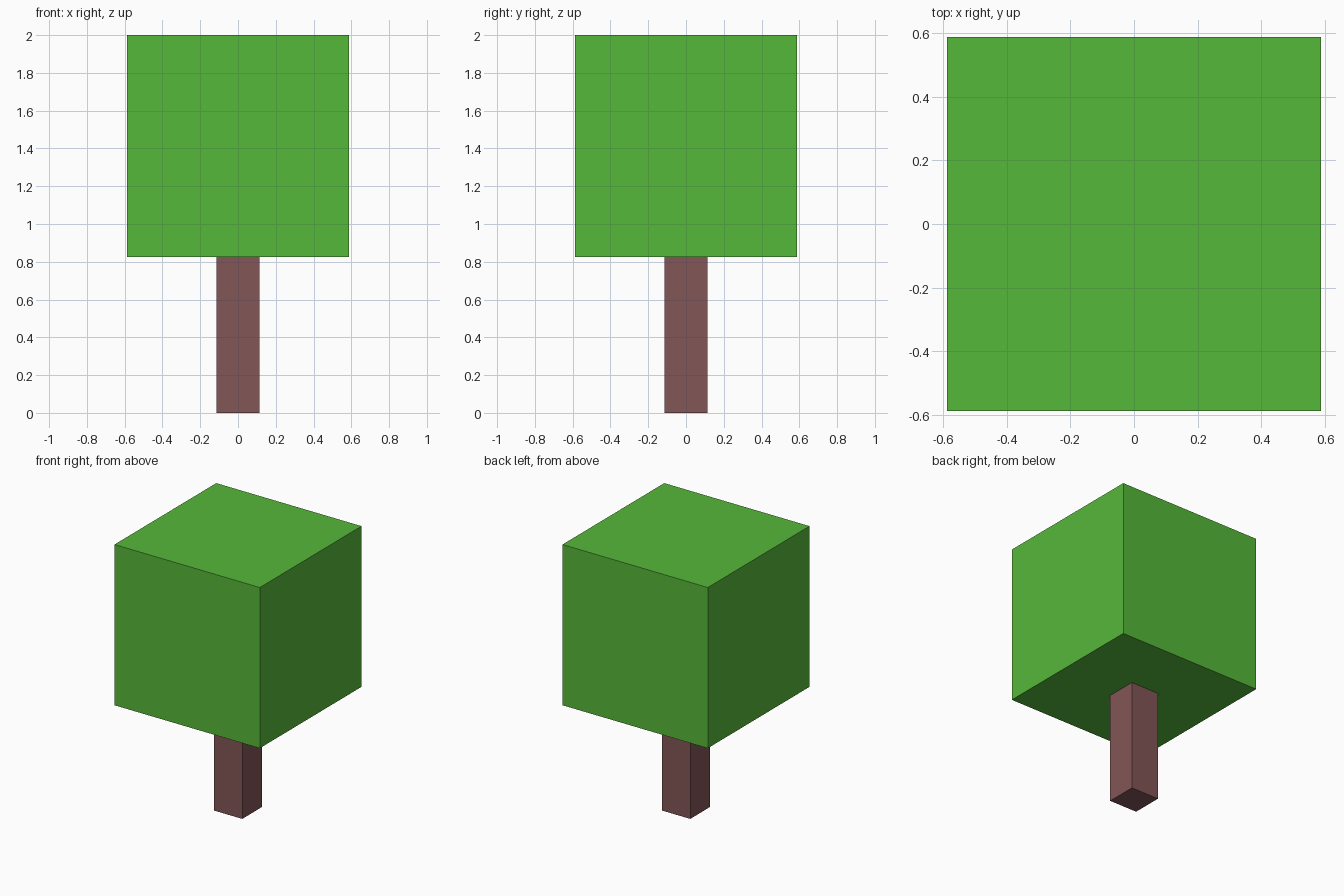
import bpy

if "Cube" in bpy.data.objects:
    bpy.data.objects.remove(bpy.data.objects["Cube"])


def make_material(name, rgb):
    mat = bpy.data.materials.new(name)
    mat.diffuse_color = (*rgb, 1.0)
    mat.use_nodes = True
    mat.node_tree.nodes["Principled BSDF"].inputs["Base Color"].default_value = mat.diffuse_color
    return mat


def add_box(name, width, z_min, z_max, mat):
    """Square-section box centred on the z axis."""
    bpy.ops.mesh.primitive_cube_add(size=1, location=(0, 0, (z_min + z_max) / 2))
    obj = bpy.context.object
    obj.name = name
    obj.scale = (width, width, z_max - z_min)
    bpy.ops.object.transform_apply(location=False, rotation=False, scale=True)
    obj.data.materials.append(mat)
    return obj


leaf_green = make_material("leaf green", (0.093, 0.479, 0.042))
bark_brown = make_material("bark brown", (0.223, 0.093, 0.095))

CROWN_BASE = 0.824

# Trunk: slim square post up to the underside of the crown
add_box("trunk", 0.23, 0.0, CROWN_BASE, bark_brown)

# Crown: large cube of foliage
add_box("crown", 1.176, CROWN_BASE, 2.0, leaf_green)
